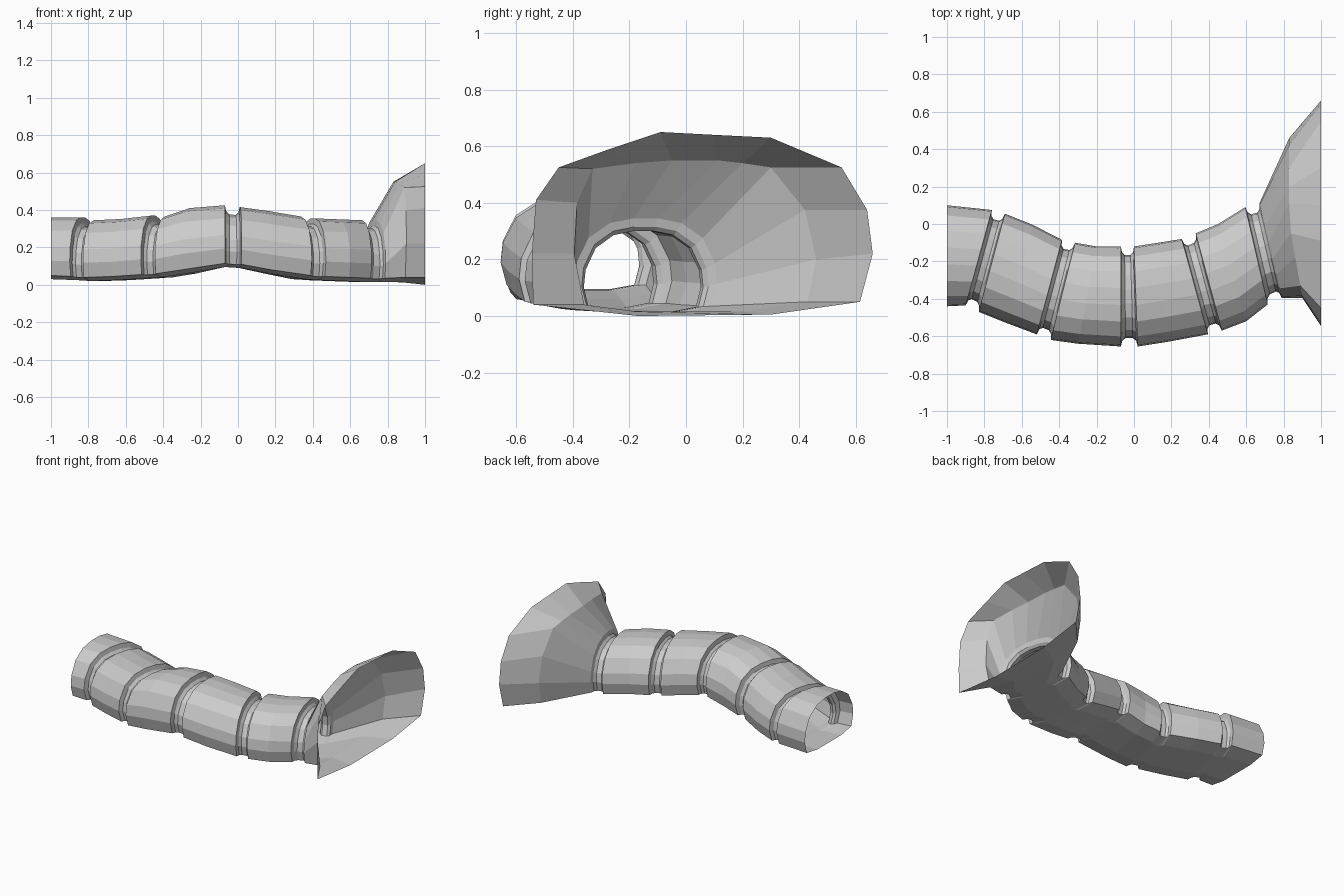
import bpy, bmesh
from mathutils import Vector

# Cross-section: u across (-1..1), v up (0..1); arch from +y floor edge over to -y edge, then floor
half = [(.92, .06), (1, .3), (.97, .52), (.8, .79), (.5, .95), (.17, 1)]
PROFILE = half + [(-u, v) for u, v in reversed(half)] + [(-.5, 0), (.5, 0)]

# Groove profile: position along the groove, inset depth
GROOVE = [(.08, .03), (.28, .045), (.72, .045), (.92, .03)]

# Stations: +y side (x, y), -y side (x, y), floor z, top z, groove follows
STATIONS = [
    (-1.00, .10, -1.00, -.44, .03, .36, 0),
    (-.76, .075, -.90, -.435, .025, .36, 1),
    (-.69, .055, -.83, -.47, .02, .345, 0),
    (-.54, -.005, -.68, -.53, .025, .352, 0),
    (-.385, -.085, -.52, -.59, .035, .37, 1),
    (-.315, -.10, -.445, -.62, .04, .365, 0),
    (-.20, -.12, -.30, -.64, .06, .41, 0),
    (-.07, -.12, -.07, -.655, .095, .425, 1),
    (0, -.12, .02, -.655, .09, .415, 0),
    (.13, -.10, .18, -.63, .06, .395, 0),
    (.255, -.08, .395, -.59, .03, .365, 1),
    (.33, -.05, .47, -.57, .025, .355, 0),
    (.45, 0, .60, -.52, .02, .35, 0),
    (.595, .09, .715, -.43, .015, .345, 1),
    (.67, .11, .79, -.395, .015, .345, 0),
]


def section(st, inset=0):
    xa, ya, xb, yb, z0, z1 = st[:6]
    a, b = Vector((xa, ya, 0)), Vector((xb, yb, 0))
    mid, side = (a + b) / 2, (a - b) / 2
    k = 1 - inset / side.length
    return [mid + side * (u * k) + Vector((0, 0, z0 + v * (z1 - z0 - inset)))
            for u, v in PROFILE]


def loft(name, rings):
    bm = bmesh.new()
    vs = [[bm.verts.new(p) for p in r] for r in rings]
    n = len(PROFILE)
    for r, s in zip(vs, vs[1:]):
        for i in range(n):
            j = (i + 1) % n
            bm.faces.new((r[i], r[j], s[j], s[i]))
    bmesh.ops.recalc_face_normals(bm, faces=bm.faces)
    me = bpy.data.meshes.new(name)
    bm.to_mesh(me)
    bm.free()
    ob = bpy.data.objects.new(name, me)
    bpy.context.collection.objects.link(ob)
    return ob


# Winding tube with recessed ribs, open at both ends
rings = []
for i, st in enumerate(STATIONS):
    rings.append(section(st))
    if st[6]:
        nxt = STATIONS[i + 1]
        for t, d in GROOVE:
            rings.append(section([p + (q - p) * t for p, q in zip(st, nxt)], d))
loft("tunnel_tube", rings)

# Flared mouth: middle ring and end ring (y, z)
MID = [(.43, .05), (.46, .2), (.42, .375), (.30, .525), (.2, .54), (.11, .55), (-.05, .55),
       (-.18, .54), (-.33, .52), (-.385, .4), (-.395, .22), (-.36, .04), (-.17, .015), (.2, .015)]
END = [(.615, .05), (.66, .22), (.64, .375), (.55, .525), (.30, .63), (.10, .64), (-.09, .65),
       (-.27, .59), (-.45, .525), (-.53, .41), (-.545, .22), (-.54, .04), (-.17, 0), (.3, .005)]
mid_ring = [Vector((.83 + .07 * min(1, max(0, -y / .39)), y, z)) for y, z in MID]
end_ring = [Vector((1, y, z)) for y, z in END]
loft("flared_mouth", [rings[-1], mid_ring, end_ring])
